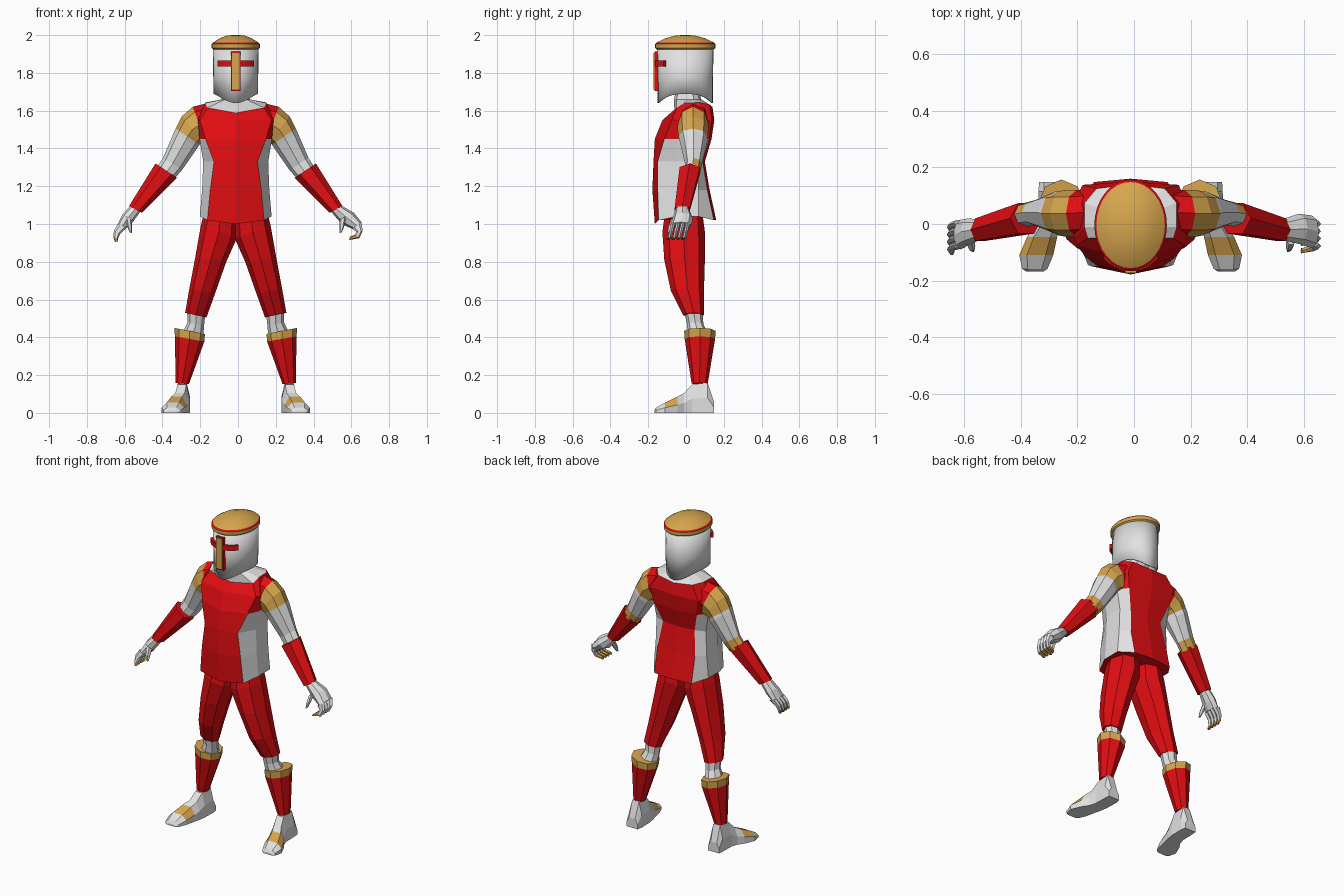
import bpy, bmesh, math
from mathutils import Vector

if "Cube" in bpy.data.objects:
    bpy.data.objects.remove(bpy.data.objects["Cube"])

CX = -0.012  # body centre line


def make_mat(name, rgb):
    m = bpy.data.materials.new(name)
    m.diffuse_color = (*rgb, 1)
    m.use_nodes = True
    m.node_tree.nodes["Principled BSDF"].inputs["Base Color"].default_value = m.diffuse_color
    return m


MATS = [make_mat("red", (0.75, 0.004, 0.006)),
        make_mat("white", (0.76, 0.76, 0.76)),
        make_mat("gold", (0.68, 0.38, 0.075))]
RED, WHITE, GOLD = range(3)


def loft(name, rings, bands, caps=True, rule=None):
    """Skin a list of rings; bands gives the colour of each span, rule may override it."""
    bm = bmesh.new()
    vs = [[bm.verts.new(p) for p in r] for r in rings]
    n = len(vs[0])
    info = {}
    for i in range(len(vs) - 1):
        for j in range(n):
            k = (j + 1) % n
            f = bm.faces.new((vs[i][j], vs[i][k], vs[i + 1][k], vs[i + 1][j]))
            f.material_index = bands[min(i, len(bands) - 1)]
            info[f] = (i, j)
    if caps:
        bm.faces.new(vs[0]).material_index = bands[0]
        bm.faces.new(vs[-1]).material_index = bands[-1]
    bmesh.ops.recalc_face_normals(bm, faces=bm.faces)
    if rule:
        for f, (i, j) in info.items():
            c = rule(i, j, f.normal)
            if c is not None:
                f.material_index = c
    me = bpy.data.meshes.new(name)
    bm.to_mesh(me)
    bm.free()
    for m in MATS:
        me.materials.append(m)
    ob = bpy.data.objects.new(name, me)
    bpy.context.collection.objects.link(ob)
    return ob


def smooth(ob, angle=35):
    bpy.ops.object.select_all(action='DESELECT')
    ob.select_set(True)
    bpy.context.view_layer.objects.active = ob
    bpy.ops.object.shade_smooth_by_angle(angle=math.radians(angle))


def limb(name, side, sections, bands, n=8, rule=None):
    """Sections: outer x, outer z, inner x, inner z, front y, back y."""
    rings = []
    for xo, zo, xi, zi, y0, y1 in sections:
        ring = []
        for k in range(n):
            a = 2 * math.pi * k / n
            t, s = (1 + math.cos(a)) / 2, math.sin(a)
            ring.append((CX + side * (xi + (xo - xi) * t),
                         (y0 + y1) / 2 + s * (y1 - y0) / 2, zi + (zo - zi) * t))
        rings.append(ring)
    return loft(name, rings, bands, rule=rule)


def oval(rx, ry, z, cy=-0.004, n=32):
    return [(CX + rx * math.cos(2 * math.pi * k / n),
             cy + ry * math.sin(2 * math.pi * k / n), z) for k in range(n)]


def mirrored(half):
    """Half outline from front centre to back centre, completed on the other side."""
    full = half + [(-x, y, z) for x, y, z in half[-2:0:-1]]
    return [(CX + x, y, z) for x, y, z in full]


# Tunic: z, front, panel half width, panel y, side half width, back panel width, back
rings = []
for z, f, p, g, w, q, b in [(1.02, .165, .15, .145, .19, .13, .16),
                            (1.18, .178, .135, .15, .178, .13, .125),
                            (1.33, .172, .115, .15, .172, .11, .10),
                            (1.45, .165, .16, .115, .192, .15, .135),
                            (1.55, .125, .19, .075, .20, .17, .15)]:
    h = 0.02 if z < 1.1 else 0  # hem rises at the sides
    rings.append(mirrored([(0, -f, z - h), (p, -g, z), (w, -.05, z + h),
                           (w, .065, z + h), (q, b - .012, z), (0, b, z)]))
rings.append(mirrored([(0, -.06, 1.588), (.15, -.05, 1.615), (.162, -.01, 1.64),
                       (.162, .075, 1.643), (.12, .125, 1.632), (0, .14, 1.62)]))
loft("tunic", rings, [RED],
     rule=lambda i, j, n: WHITE if i < 3 and j in (1, 2, 3, 6, 7, 8) else None)

# Collar and neck
neck = [mirrored([(x * s, .01 + (y - .01) * s, z) for x, y in
                  [(0, -.065), (.055, -.05), (.075, -.01), (.075, .04), (.05, .07), (0, .08)]])
        for s, z in [(1.0, 1.66), (.85, 1.70), (.85, 1.80)]]
loft("collar", [rings[-1]] + neck, [WHITE])

# Helmet shell with a lower edge that arches over the shoulders
shell = oval(.118, .146, 0)
low = [(x, y, 1.688 - .048 * abs(math.sin(2 * math.pi * k / 32)) ** 3)
       for k, (x, y, _) in enumerate(shell)]
helm = loft("helmet", [low, oval(.119, .147, 1.78), oval(.121, .15, 1.93)], [WHITE], caps=False)
mod = helm.modifiers.new("thickness", 'SOLIDIFY')
mod.thickness, mod.offset = .008, -1
smooth(helm)

# Helmet cap: gold brim, thin red ring, gold dome
cap = loft("helmet_cap", [oval(.118, .147, 1.922), oval(.128, .160, 1.932),
                          oval(.128, .160, 1.953), oval(.121, .152, 1.960),
                          oval(.118, .149, 1.962), oval(.085, .105, 1.983),
                          oval(.045, .05, 1.998), oval(.012, .014, 2.0)],
           [GOLD, GOLD, RED, GOLD])
smooth(cap)

# Visor bar wrapped around the helmet front
bar = []
for k in range(9):
    a = math.radians(-90 - 46 + 92 * k / 8)
    c, s = math.cos(a), math.sin(a)
    bar.append([(CX + r * c, -.004 + (r + .028) * s, z) for r, z in
                [(.118, 1.835), (.136, 1.835), (.136, 1.866), (.118, 1.866)]])
loft("visor_bar", bar, [RED])


def plate(name, hw, y0, y1, z0, z1, mat):
    loft(name, [[(CX - hw, y, z0), (CX + hw, y, z0), (CX + hw, y, z1), (CX - hw, y, z1)]
                for y in (y0, y1)], [mat])


plate("visor_post_edge", .026, -.166, -.14, 1.705, 1.912, RED)
plate("visor_post", .020, -.173, -.14, 1.712, 1.906, GOLD)

for side, tag in ((-1, "right"), (1, "left")):
    # Shoulder and upper arm, with a gold elbow strip on the back
    limb(tag + "_upper_arm", side,
         [(.13, 1.645, .10, 1.45, -.04, .125), (.228, 1.62, .155, 1.43, -.045, .12),
          (.285, 1.57, .175, 1.43, -.045, .12), (.318, 1.505, .192, 1.42, -.04, .115),
          (.325, 1.49, .205, 1.40, -.035, .115), (.385, 1.35, .285, 1.285, -.005, .085),
          (.42, 1.295, .325, 1.24, -.01, .075)],
         [RED, GOLD, GOLD, WHITE, WHITE, WHITE],
         rule=lambda i, j, n: GOLD if i == 5 and n.y > .1 else None)
    # Forearm guard
    limb(tag + "_forearm_guard", side,
         [(.425, 1.32, .312, 1.245, -.042, .082), (.565, 1.095, .497, 1.06, -.066, .026)],
         [RED], n=6)
    # Hand: the two sides curl differently
    if side > 0:
        palm = [(.555, 1.10, .505, 1.065, -.055, .015), (.625, 1.06, .56, 1.0, -.07, .036),
                (.665, 1.01, .615, .975, -.085, .03)]
        curl = [(.665, 1.01, .615, .975), (.672, .965, .638, .96),
                (.655, .925, .632, .945), (.60, .915, .605, .932)]
    else:
        palm = [(.555, 1.10, .505, 1.065, -.055, .015), (.60, 1.05, .545, 1.01, -.075, .02),
                (.625, 1.0, .575, .98, -.09, .015)]
        curl = [(.625, 1.0, .575, .98), (.645, .965, .61, .95),
                (.648, .93, .622, .925), (.64, .905, .622, .908)]
    limb(tag + "_palm", side, palm, [WHITE])
    for k in range(4):
        ys = palm[-1][4] + .004 + k * .026
        fingers = [(*c, ys - .008 * i, ys + .024 - .009 * i) for i, c in enumerate(curl)]
        limb(f"{tag}_finger_{k + 1}", side, fingers, [WHITE, WHITE, GOLD], n=6,
             rule=lambda i, j, n: GOLD if i > 0 and n.z < -.5 else None)
    limb(tag + "_thumb", side,
         [(.585, 1.045, .55, 1.02, -.075, -.03), (.575, .99, .548, .985, -.095, -.06),
          (.562, .955, .55, .953, -.10, -.082)], [WHITE], n=6)

    # Trouser leg
    limb(tag + "_thigh", side,
         [(.165, 1.07, -.005, 1.07, -.11, .085), (.185, .99, -.006, .925, -.125, .10),
          (.215, .82, .05, .80, -.115, .10), (.245, .66, .11, .63, -.08, .095),
          (.268, .53, .155, .505, -.015, .095)], [RED])
    # Knee
    limb(tag + "_knee", side,
         [(.258, .55, .16, .53, -.01, .088), (.255, .48, .168, .46, .005, .092),
          (.285, .42, .172, .40, .01, .12)], [WHITE])
    # Shin guard with gold rim
    limb(tag + "_shin_guard", side,
         [(.325, .45, .163, .418, -.01, .157), (.322, .405, .166, .378, -.007, .154),
          (.318, .158, .248, .152, .03, .115)], [GOLD, RED])
    # Boot: y, centre, half width, height
    foot = []
    for y, c, hw, h in [(.148, .285, .038, .06), (.115, .283, .042, .16),
                        (.032, .285, .042, .15), (-.01, .295, .045, .105),
                        (-.045, .312, .053, .086), (-.11, .333, .06, .055),
                        (-.158, .338, .045, .028), (-.168, .338, .03, .012)]:
        foot.append([(CX + side * (c + sx * hw), y, h * t) for sx, t in
                     [(-1, 0), (1, 0), (1, .5), (.55, 1), (-.55, 1), (-1, .5)]])
    loft(tag + "_boot", foot, [WHITE],
         rule=lambda i, j, n: GOLD if i == 4 and j in (2, 3, 4) else None)
